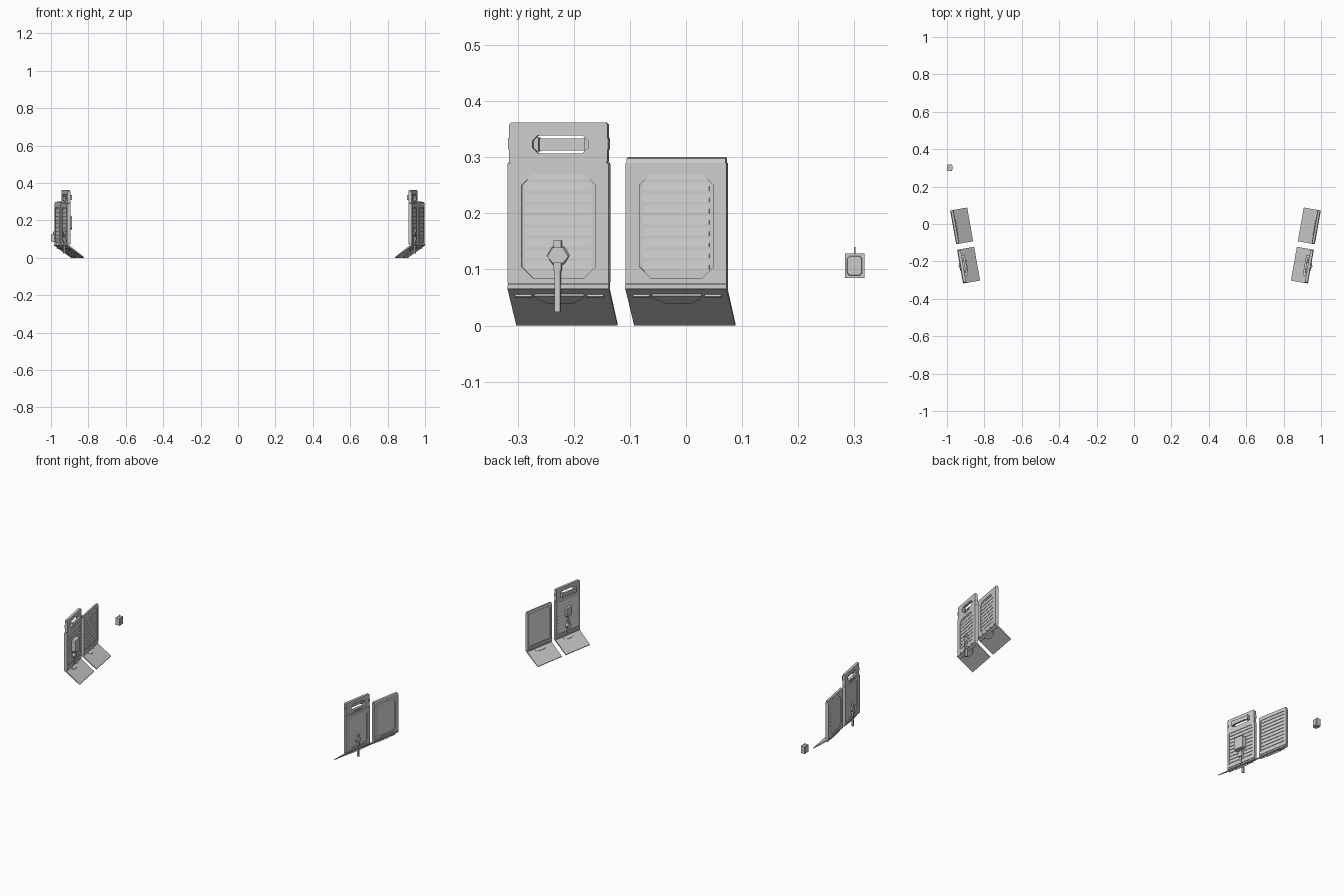
import bpy, bmesh, math
from mathutils import Matrix, Vector

if "Cube" in bpy.data.objects:
    bpy.data.objects.remove(bpy.data.objects["Cube"])

TILT = math.radians(-10)
HW = 0.0915          # half length of each plate
T = 0.014            # plate thickness


def finish(name, bm, mat):
    bm.transform(mat)
    bmesh.ops.recalc_face_normals(bm, faces=bm.faces)
    me = bpy.data.meshes.new(name)
    bm.to_mesh(me)
    bm.free()
    ob = bpy.data.objects.new(name, me)
    bpy.context.collection.objects.link(ob)
    return ob


def octagon(y0, y1, z0, z1, c):
    return [(y0 + c, z0), (y1 - c, z0), (y1, z0 + c), (y1, z1 - c),
            (y1 - c, z1), (y0 + c, z1), (y0, z1 - c), (y0, z0 + c)]


def slab(name, pts, x0, x1, mat, inset=0.0):
    """Outline in y-z, extruded along x; inset shrinks the x1 end."""
    bm = bmesh.new()
    cy = sum(p[0] for p in pts) / len(pts)
    cz = sum(p[1] for p in pts) / len(pts)

    def shrink(p):
        d = Vector((p[0] - cy, p[1] - cz))
        d -= Vector((math.copysign(inset, d.x), math.copysign(inset, d.y)))
        return (x1, cy + d.x, cz + d.y)
    a = [bm.verts.new((x0, *p)) for p in pts]
    b = [bm.verts.new(shrink(p)) for p in pts]
    bm.faces.new(a)
    bm.faces.new(b)
    for i in range(len(pts)):
        j = (i + 1) % len(pts)
        bm.faces.new((a[i], a[j], b[j], b[i]))
    return finish(name, bm, mat)


def ring(name, outer, inner, x0, x1, mat):
    """Flat frame between two outlines with equal point counts."""
    bm = bmesh.new()
    loops = [[bm.verts.new((x, *p)) for p in pts]
             for pts, x in ((outer, x0), (outer, x1), (inner, x1), (inner, x0))]
    n = len(outer)
    for k in range(4):
        p, q = loops[k], loops[(k + 1) % 4]
        for i in range(n):
            j = (i + 1) % n
            bm.faces.new((p[i], p[j], q[j], q[i]))
    return finish(name, bm, mat)


def box(name, x0, x1, y0, y1, z0, z1, mat):
    return slab(name, [(y0, z0), (y1, z0), (y1, z1), (y0, z1)], x0, x1, mat)


def strip(name, prof, y0, y1, mat):
    """Profile in x-z, extruded along y."""
    bm = bmesh.new()
    f = bm.faces.new([bm.verts.new((x, y0, z)) for x, z in prof])
    r = bmesh.ops.extrude_face_region(bm, geom=[f])
    bmesh.ops.translate(bm, vec=(0, y1 - y0, 0),
                        verts=[v for v in r['geom'] if isinstance(v, bmesh.types.BMVert)])
    bm.faces.ensure_lookup_table()
    return finish(name, bm, mat)


def flap_matrix(mat):
    # Flap frame: local y along hinge, local z down the slope, local x = underside
    d = Vector((-0.09, 0, -0.063)).normalized()
    y = Vector((0, 1, 0))
    x = y.cross(d)
    m = Matrix((x, y, d)).transposed().to_4x4()
    return mat @ Matrix.Translation((0, 0, 0.067)) @ m


def shared_plate(tag, mat, top):
    # plate core, outer rim and octagonal field
    box(tag + "_plate", -T, -0.003, -HW, HW, 0.065, top, mat)
    field = octagon(-0.066, 0.068, 0.085, 0.27, 0.02)
    ring(tag + "_outer_rim", octagon(-HW, HW, 0.075, 0.29, 0.002), field, -0.003, 0, mat)
    ring(tag + "_inner_rim", octagon(-HW, HW, 0.075, 0.29, 0.002),
         octagon(-0.08, 0.08, 0.09, 0.278, 0.004), -T - 0.003, -T, mat)
    # horizontal ribs on both sides
    for i in range(9):
        z = 0.1 + i * 0.02
        strip(tag + "_inner_rib", [(-T, z), (-T - 0.003, z), (-T, z + 0.015)], -0.078, 0.078, mat)
        strip(tag + "_outer_rib", [(-0.003, z), (-0.001, z), (-0.003, z + 0.015)], -0.06, 0.06, mat)
    # bent lower flap and hinge bar
    strip(tag + "_flap", [(0, 0.065), (-0.0905, 0), (-0.0915, 0.004), (-0.012, 0.066), (-0.004, 0.07)],
          -HW, HW, mat)
    box(tag + "_hinge_bar", -T - 0.002, 0.001, -HW, HW, 0.066, 0.073, mat)
    # half-octagon bosses and grooved lips on the flap
    fm = flap_matrix(mat)
    boss = [(-0.046, 0.014), (0.046, 0.014), (0.04, 0.024), (0.022, 0.038), (-0.022, 0.038), (-0.04, 0.024)]
    a = slab(tag + "_flap_boss", boss, -0.008, 0.007, fm, 0.005)
    for s in (-1, 1):
        box(tag + "_flap_lip", -0.007, 0.003, min(s * 0.05, s * 0.08), max(s * 0.05, s * 0.08),
            0.017, 0.021, fm)


def rear_plate(mat):
    shared_plate("rear", mat, 0.29)
    strip("rear_top_edge", [(0, 0.288), (-0.003, 0.298), (-T, 0.3), (-T - 0.003, 0.288)], -HW + 0.002, HW - 0.002, mat)


def front_plate(mat, side):
    shared_plate("front", mat, 0.291)
    # grip section with a slot and a bar behind it
    slot = octagon(-0.047, 0.054, 0.307, 0.339, 0.01)
    ring("front_grip_head", octagon(-0.089, 0.089, 0.289, 0.362, 0.004), slot, -T - 0.003, -0.002, mat)
    box("grip_bar", -T - 0.02, -T - 0.009, -0.045, 0.052, 0.312, 0.333, mat)
    for y in (-0.052, 0.045):
        box("grip_bar_mount", -T - 0.02, -T, y, y + 0.014, 0.31, 0.335, mat)
    for y in (-0.0905, 0.0845):
        box("grip_side_clip", -T - 0.004, 0, y, y + 0.006, 0.314, 0.334, mat)
    for z in (0.293, 0.301):
        box("grip_seam", -0.003, 0, -0.025, 0.028, z, z + 0.002, mat)
    # hexagonal latch, rod and clamps on the outside
    hexa = [(0.021 * math.cos(i * math.pi / 3), 0.125 + 0.019 * math.sin(i * math.pi / 3)) for i in range(6)]
    slab("latch_hexagon", hexa, -0.003, 0.004, mat, 0.002)
    box("latch_rod", -0.004, 0.006, -0.005, 0.005, 0.024, 0.1, mat)
    for z in (0.098, 0.138):
        box("latch_clamp", -0.003, 0.008, -0.007, 0.007, z, z + 0.014, mat)
    # inside fittings: the two sides carry different housings
    hx = -T
    if side > 0:
        slab("inner_housing", octagon(-0.022, 0.022, 0.18, 0.235, 0.005), hx, hx - 0.014, mat, 0.003)
    else:
        slab("inner_housing", octagon(-0.032, 0.032, 0.15, 0.225, 0.006), hx, hx - 0.024, mat, 0.003)
    slab("inner_knob", hexa, hx, hx - 0.012, mat, 0.003)
    box("inner_rod", hx - 0.007, hx, -0.005, 0.005, 0.07, 0.18, mat)


# two mirrored pairs of plates
for side in (1, -1):
    mirror = Matrix.Identity(4) if side > 0 else \
        Matrix.Translation((0.016, 0, 0)) @ Matrix.Diagonal((-1, 1, 1, 1))
    rot = Matrix.Rotation(TILT, 4, 'Z')
    rear_plate(mirror @ Matrix.Translation((0.982, -0.018, 0)) @ rot)
    front_plate(mirror @ Matrix.Translation((0.945, -0.228, 0)) @ rot, side)

# small separate box with a stub on top
I = Matrix.Identity(4)
box("small_box", -0.998, -0.974, 0.283, 0.318, 0.085, 0.128, I)
slab("small_box_face", octagon(0.287, 0.314, 0.089, 0.124, 0.004), -0.975, -0.971, I, 0.001)
slab("small_box_back", octagon(0.287, 0.314, 0.089, 0.124, 0.004), -0.997, -1.0, I, 0.001)
box("small_box_stub", -0.988, -0.985, 0.299, 0.302, 0.127, 0.14, I)
